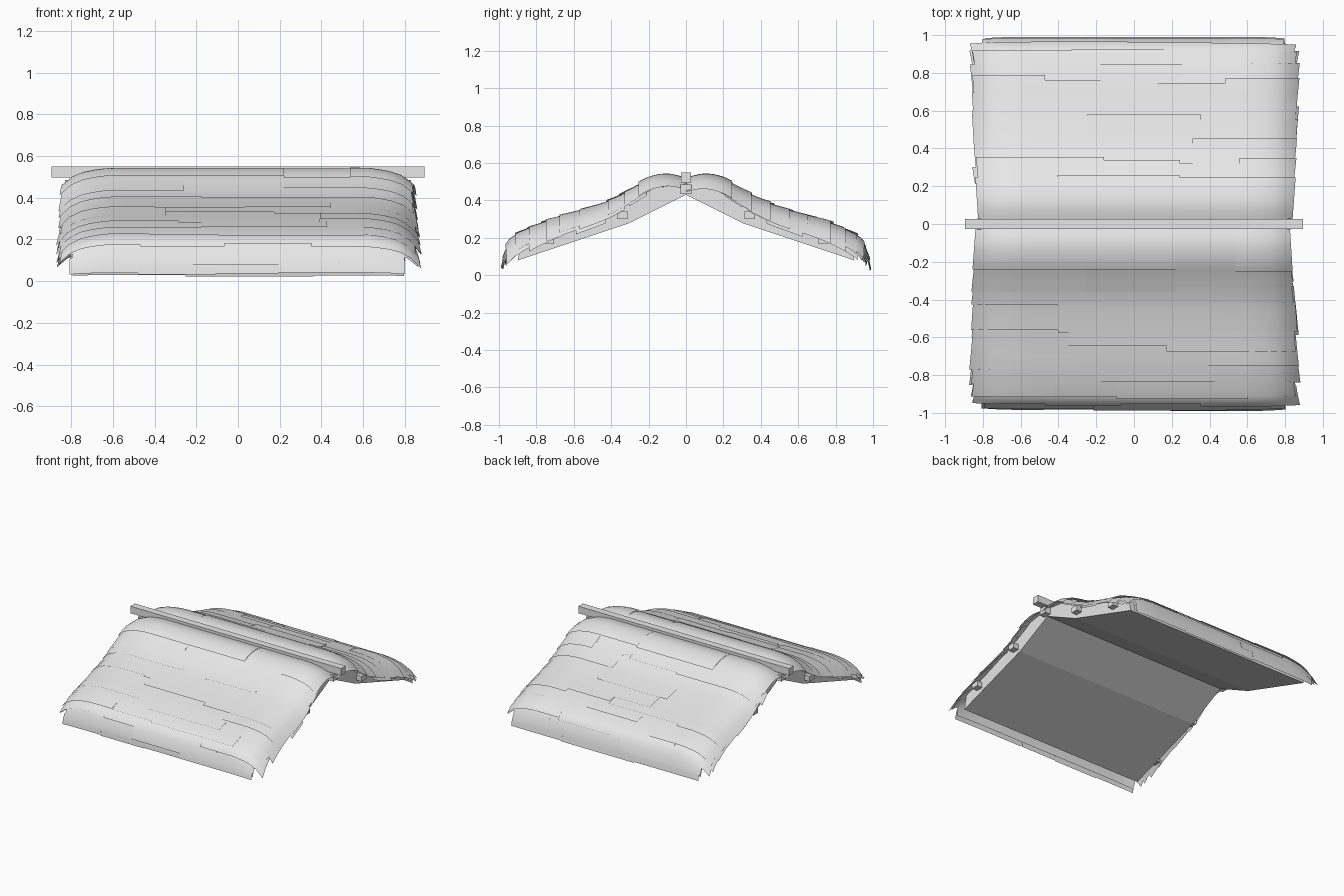
import bpy
import bmesh
import math
import random
from mathutils import Vector

random.seed(7)
if "Cube" in bpy.data.objects:
    bpy.data.objects.remove(bpy.data.objects["Cube"], do_unlink=True)

# One plain grey for the whole roof
grey = bpy.data.materials.new("pale_grey")
grey.use_nodes = True
COLOUR = (0.8, 0.8, 0.8, 1)
grey.diffuse_color = COLOUR
grey.node_tree.nodes["Principled BSDF"].inputs["Base Color"].default_value = COLOUR

# Thatch section from ridge to eave, as (y, z)
SECTION = [Vector(p) for p in [
    (0, .53), (.1, .545), (.2, .52), (.3, .46), (.42, .397), (.6, .337),
    (.75, .29), (.87, .24), (.94, .19), (.975, .1), (.98, .02)]]
LAST = len(SECTION) - 1


def section_point(u):
    """Smooth point on the section, u counted in section points."""
    i = min(int(u), LAST - 1)
    t = u - i
    a, b, c, d = [SECTION[max(0, min(LAST, i + k))] for k in (-1, 0, 1, 2)]
    return (2 * b + (c - a) * t + (2 * a - 5 * b + 4 * c - d) * t ** 2
            + (3 * b - a - 3 * c + d) * t ** 3) / 2


def thatch_point(u, x, lift):
    """Point on the thatch, drooping towards the gable ends."""
    p = section_point(u)
    tangent = section_point(min(u + .05, LAST)) - section_point(max(u - .05, 0))
    normal = Vector((-tangent.y, tangent.x)).normalized()
    p = p + normal * lift
    t = max(0, (abs(x) - .62) / .24)
    droop = (.03 * t + .07 * t ** 4) * min(1, max(0, (LAST - u) / 2))
    inward = .015 * t * t * max(0, u - 7) / 3
    return Vector((x, p.x - inward, p.y - droop))


def make_object(name, bm, smooth):
    mesh = bpy.data.meshes.new(name)
    bm.to_mesh(mesh)
    bm.free()
    mesh.materials.append(grey)
    ob = bpy.data.objects.new(name, mesh)
    bpy.context.collection.objects.link(ob)
    if smooth:
        mesh.polygons.foreach_set("use_smooth", [True] * len(mesh.polygons))
    return ob


def add_sheet(bm, side, u0, u1, x0, x1, lift0, lift1, flare=0):
    """Add one curved bundle of thatch between two heights and two ends."""
    rows = max(3, math.ceil((u1 - u0) * 4))
    cols = max(2, math.ceil((x1 - x0) / .05))
    grid = []
    for r in range(rows + 1):
        t = r / rows
        line = []
        for c in range(cols + 1):
            x = x0 + (x1 - x0) * c / cols
            if abs(x) > .7:
                x += math.copysign(flare * t * (abs(x) - .7) / .15, x)
            p = thatch_point(u0 + (u1 - u0) * t, x, lift0 + (lift1 - lift0) * t)
            p.y *= side
            line.append(bm.verts.new(p))
        grid.append(line)
    for r in range(rows):
        for c in range(cols):
            quad = [grid[r][c], grid[r + 1][c], grid[r + 1][c + 1], grid[r][c + 1]]
            bm.faces.new(quad if side < 0 else quad[::-1])


def end_width(u):
    """Half width of the thatch at a height."""
    if u < 2.5:
        return .805
    if u < 4.5:
        return .835
    return .85 if u < 8.5 else .80


# Lower edge of each course of thatch
COURSES = [2.6, 3.4, 4.2, 4.8, 5.5, 6.2, 6.9, 7.6, 8.4, 9.2, LAST]

for side, label in ((-1, "front"), (1, "back")):
    # Continuous underlayer
    bm = bmesh.new()
    add_sheet(bm, side, 0, 9.4, -.8, .8, -.012, -.012)
    make_object(label + "_thatch_underlayer", bm, True)

    # Overlapping courses, each split into a few long bundles
    for n, low in enumerate(COURSES):
        bm = bmesh.new()
        high = max(0, low - (2.6 if n == 0 else 1.5))
        half = end_width(low)
        x = -half + random.uniform(-.01, .015)
        stop = half + random.uniform(-.015, .01)
        while x < stop - .01:
            nxt = x + random.uniform(.3, .75)
            if stop - nxt < .22:
                nxt = stop
            drop = random.uniform(-.25, .12) if low < LAST else random.uniform(-.35, 0)
            raise_edge = random.uniform(.002, .011)
            add_sheet(bm, side, high, min(LAST, low + drop), x, nxt,
                      -.008, raise_edge, .02 if low < 9 else 0)
            x = nxt
        make_object("%s_thatch_course_%d" % (label, n + 1), bm, True)

    # Loose flaps hanging over the gable ends
    bm = bmesh.new()
    for gable in (-1, 1):
        for u in (3.0, 4.9, 5.7, 6.6, 7.5, 8.2):
            ends = sorted((gable * .66, gable * (end_width(u) + random.uniform(-.01, .01))))
            add_sheet(bm, side, u - .8, u + random.uniform(0, .25), ends[0], ends[1],
                      -.018, -.005, .015)
    make_object(label + "_gable_flaps", bm, True)

# Solid roof core under the thatch
under = [(.9, .08), (.3, .28), (0, .43)]
over = [(0, .49), (.18, .465), (.33, .385), (.6, .28), (.88, .18)]
half_outline = under + over
outline = ([(-y, z) for y, z in under] + under[-2::-1]
           + over[:0:-1] + [(-y, z) for y, z in over[1:]])
top = outline[len(under) * 2 - 1:len(under) * 2 - 1 + len(over) - 1]
outline = outline[:len(under) * 2 - 1] + top + [(0, .49)] + [(-y, z) for y, z in over[1:]]
bm = bmesh.new()
face = bm.faces.new([bm.verts.new((-.785, y, z)) for y, z in outline])
new = bmesh.ops.extrude_face_region(bm, geom=[face])["geom"]
bmesh.ops.translate(bm, vec=(1.57, 0, 0),
                    verts=[g for g in new if isinstance(g, bmesh.types.BMVert)])
bmesh.ops.recalc_face_normals(bm, faces=bm.faces)
make_object("roof_core", bm, False)


def beam(name, length, y, z, width, height):
    bm = bmesh.new()
    bmesh.ops.create_cube(bm, size=1)
    bmesh.ops.scale(bm, vec=(length, width, height), verts=bm.verts)
    bmesh.ops.translate(bm, vec=(0, y, z), verts=bm.verts)
    make_object(name, bm, False)


# Ridge pole, ridge beam and purlins
beam("ridge_pole", 1.79, 0, .523, .054, .054)
beam("ridge_beam", 1.66, 0, .46, .06, .052)
for side, label in ((-1, "front"), (1, "back")):
    beam(label + "_upper_purlin", 1.66, side * .342, .322, .056, .04)
    beam(label + "_lower_purlin", 1.66, side * .735, .19, .056, .04)
